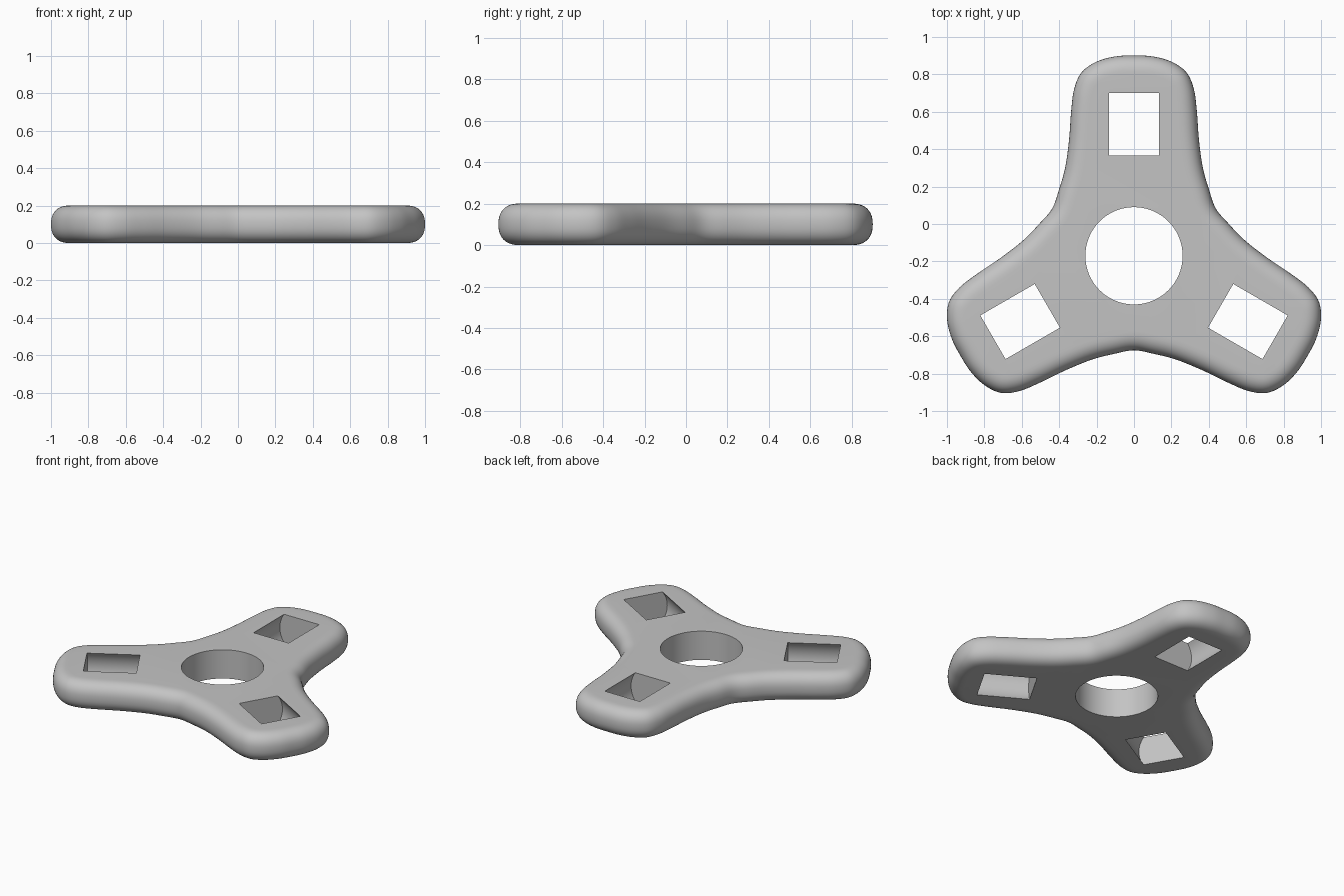
import bpy, bmesh, math
from mathutils import Vector, Matrix

cube = bpy.data.objects.get("Cube")
if cube:
    bpy.data.objects.remove(cube, do_unlink=True)

HUB = Vector((0, -0.17, 0))
HALF = 0.1      # half thickness
ROUND = 0.1     # width of the rounded rim

grey = bpy.data.materials.new("plain_grey")
grey.use_nodes = True
COLOUR = (0.55, 0.55, 0.55, 1)
grey.diffuse_color = COLOUR
grey.node_tree.nodes["Principled BSDF"].inputs["Base Color"].default_value = COLOUR


def make_object(name, bm):
    bmesh.ops.recalc_face_normals(bm, faces=bm.faces)
    mesh = bpy.data.meshes.new(name)
    bm.to_mesh(mesh)
    bm.free()
    mesh.materials.append(grey)
    obj = bpy.data.objects.new(name, mesh)
    bpy.context.collection.objects.link(obj)
    return obj


def smooth_loop(pts, steps):
    """Closed Catmull-Rom curve through the points."""
    out = []
    n = len(pts)
    for i in range(n):
        a, b, c, d = (pts[(i + k) % n] for k in (-1, 0, 1, 2))
        for s in range(steps):
            t = s / steps
            out.append(0.5 * (2 * b + (c - a) * t + (2 * a - 5 * b + 4 * c - d) * t * t
                              + (3 * b - a - 3 * c + d) * t ** 3))
    return out


# Outline: half an arm from tip to valley, mirrored, then repeated three times
half_arm = [(0, 1.07), (0.1, 1.065), (0.2, 1.037), (0.28, 0.98), (0.32, 0.89), (0.336, 0.77),
            (0.347, 0.62), (0.368, 0.47), (0.402, 0.35), (0.437, 0.2525)]
arm = [Vector((-x, y, 0)) for x, y in half_arm[:0:-1]] + [Vector((x, y, 0)) for x, y in half_arm[:-1]]
control = []
for k in range(3):
    control += [Matrix.Rotation(-k * math.tau / 3, 3, "Z") @ p for p in arm]
outline = smooth_loop(control, 5)
fit = 1 / max(p.x for p in outline)
outline = [p * fit for p in outline]
count = len(outline)
inward = []
for i in range(count):
    t = (outline[(i + 1) % count] - outline[i - 1]).normalized()
    inward.append(Vector((t.y, -t.x, 0)))

# Body: stacked rings following a rounded rim profile
bm = bmesh.new()
rings = []
RIM_STEPS = 20
for j in range(RIM_STEPS + 1):
    a = -math.pi / 2 + math.pi * j / RIM_STEPS
    c, s = max(math.cos(a), 0), math.sin(a)
    inset = ROUND * (1 - c ** 0.85)
    z = HALF + HALF * math.copysign(abs(s) ** 0.85, s)
    rings.append([bm.verts.new(HUB + p + n * inset + Vector((0, 0, z)))
                  for p, n in zip(outline, inward)])
for lower, upper in zip(rings, rings[1:]):
    for i in range(count):
        k = (i + 1) % count
        bm.faces.new((lower[i], lower[k], upper[k], upper[i]))
bm.faces.new(rings[0])
bm.faces.new(rings[-1])
body = make_object("spinner_body", bm)


def cylinder_cutter(name, radius, depth, matrix):
    bm = bmesh.new()
    bmesh.ops.create_cone(bm, cap_ends=True, segments=96, radius1=radius,
                          radius2=radius, depth=depth, matrix=matrix)
    cutter = make_object(name, bm)
    cutter.hide_render = True
    return cutter


# Cutters: upright bearing hole, and a lying cylinder through each arm
middle = Matrix.Translation(HUB + Vector((0, 0, HALF)))
cutters = [cylinder_cutter("bearing_hole_cutter", 0.26, 1, middle)]
for k in range(3):
    place = (middle @ Matrix.Rotation(k * math.tau / 3, 4, "Z")
             @ Matrix.Translation((0, 0.703, 0)) @ Matrix.Rotation(math.pi / 2, 4, "X"))
    cutters.append(cylinder_cutter("weight_slot_cutter", 0.168, 0.336, place))

bpy.ops.object.select_all(action="DESELECT")
bpy.context.view_layer.objects.active = body
body.select_set(True)
for cutter in cutters:
    mod = body.modifiers.new("cut", "BOOLEAN")
    mod.operation = "DIFFERENCE"
    mod.solver = "EXACT"
    mod.object = cutter
    bpy.ops.object.modifier_apply(modifier=mod.name)
for cutter in cutters:
    bpy.data.objects.remove(cutter, do_unlink=True)
bpy.ops.object.shade_smooth_by_angle(angle=math.radians(30))
